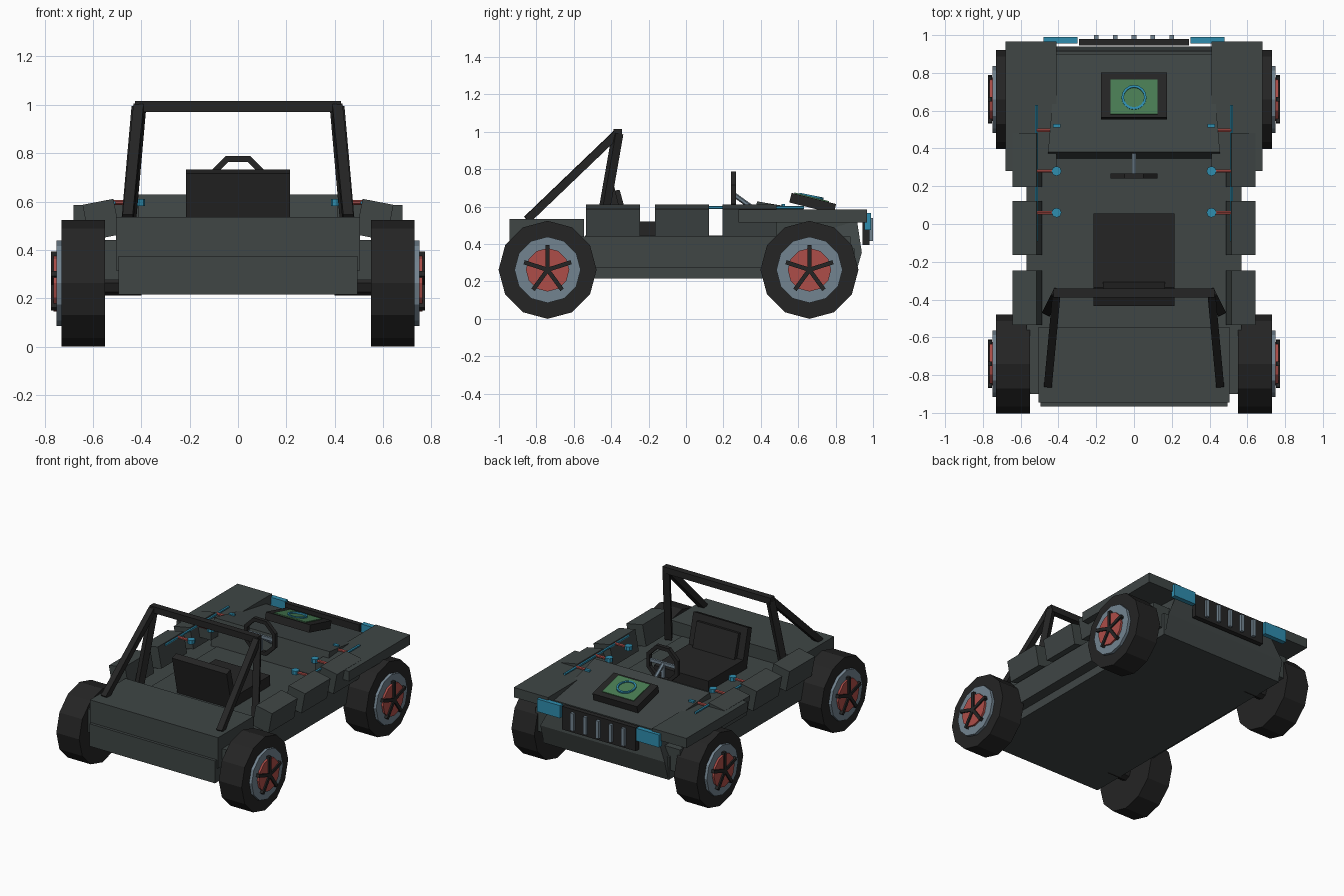
import bpy, bmesh, math
from mathutils import Vector, Matrix

if "Cube" in bpy.data.objects:
    bpy.data.objects.remove(bpy.data.objects["Cube"])


def mat(name, r, g, b):
    m = bpy.data.materials.new(name)
    m.diffuse_color = (r, g, b, 1)
    m.use_nodes = True
    m.node_tree.nodes["Principled BSDF"].inputs["Base Color"].default_value = m.diffuse_color
    return m


BODY = mat("slate body", .05, .061, .06)
BLACK = mat("rubber black", .018, .018, .018)
BLUE = mat("bright blue", .028, .27, .43)
RED = mat("brick red", .42, .075, .065)
GREEN = mat("green", .065, .20, .085)
STEEL = mat("blue grey", .17, .23, .28)


def finish(name, bm, m):
    bmesh.ops.recalc_face_normals(bm, faces=bm.faces)
    me = bpy.data.meshes.new(name)
    bm.to_mesh(me)
    bm.free()
    me.materials.append(m)
    o = bpy.data.objects.new(name, me)
    bpy.context.collection.objects.link(o)
    return o


def box(name, m, x0, x1, y0, y1, z0, z1, rot=0, axis='X'):
    """Box by its bounds, turned about its own centre."""
    bm = bmesh.new()
    c = Vector(((x0 + x1) / 2, (y0 + y1) / 2, (z0 + z1) / 2))
    M = (Matrix.Translation(c) @ Matrix.Rotation(rot, 4, axis)
         @ Matrix.Diagonal((x1 - x0, y1 - y0, z1 - z0, 1)))
    bmesh.ops.create_cube(bm, size=1, matrix=M)
    return finish(name, bm, m)


def slab(name, m, prof):
    """Side profile of (half width, y, z) points spanned across x."""
    bm = bmesh.new()
    a = [bm.verts.new((-w, y, z)) for w, y, z in prof]
    b = [bm.verts.new((w, y, z)) for w, y, z in prof]
    bm.faces.new(a)
    bm.faces.new(b)
    n = len(a)
    for i in range(n):
        j = (i + 1) % n
        bm.faces.new((a[i], a[j], b[j], b[i]))
    return finish(name, bm, m)


def rod(name, m, p, q, r, sides=6, turn=0):
    """Straight prism from p to q."""
    p, q = Vector(p), Vector(q)
    d = q - p
    bm = bmesh.new()
    M = (Matrix.Translation((p + q) / 2) @ d.to_track_quat('Z', 'Y').to_matrix().to_4x4()
         @ Matrix.Rotation(turn, 4, 'Z'))
    bmesh.ops.create_cone(bm, cap_ends=True, segments=sides, radius1=r, radius2=r,
                          depth=d.length, matrix=M)
    return finish(name, bm, m)


def ring(name, m, loc, R, r, seg, sides, tilt, turn=0):
    bm = bmesh.new()
    M = (Matrix.Translation(loc) @ Matrix.Rotation(tilt, 4, 'X')
         @ Matrix.Rotation(turn, 4, 'Z'))
    g = []
    for i in range(seg):
        a = 2 * math.pi * i / seg
        g.append([])
        for k in range(sides):
            t = 2 * math.pi * (k + .5) / sides
            d = R + r * math.cos(t)
            g[-1].append(bm.verts.new(M @ Vector((d * math.cos(a), d * math.sin(a), r * math.sin(t)))))
    for i in range(seg):
        for k in range(sides):
            i2, k2 = (i + 1) % seg, (k + 1) % sides
            bm.faces.new((g[i][k], g[i2][k], g[i2][k2], g[i][k2]))
    return finish(name, bm, m)


# Main body: lower hull, sills, floor, rear deck, nose and hood
box("lower_hull", BODY, -.495, .495, -.965, .90, .215, .375)
box("sill_tub", BODY, -.57, .57, -.90, .88, .275, .44)
box("cabin_floor", BODY, -.41, .41, -.54, .40, .40, .446)
box("rear_deck", BODY, -.505, .505, -.945, -.545, .315, .535)
slab("nose", BODY, [(.49, .40, .23), (.49, .90, .215), (.49, .94, .355),
                    (.41, .915, .52), (.41, .40, .52)])
slab("hood", BODY, [(.455, .38, .628), (.41, .90, .54), (.41, .88, .40), (.455, .345, .44)])

# Grille with bars
box("grille", BLACK, -.29, .29, .945, .98, .395, .56)
for i in range(5):
    x = (i - 2) * .1
    box("grille_bar", STEEL, x - .012, x + .012, .97, 1.0, .415, .54)

for s in (-1, 1):
    def sb(name, m, x0, x1, *rest, **kw):
        return box(name, m, *sorted((s * x0, s * x1)), *rest, **kw)

    # Fender and headlight
    sb("front_fender", BODY, .41, .68, .28, .967, .515, .585)
    sb("headlight", BLUE, .30, .48, .955, .99, .475, .565)

    # Three outward-tilted side panels
    for y0 in (-.535, -.165, .195):
        sb("side_panel", BODY, .5, .63, y0, y0 + .288, .45, .60, rot=s * .19, axis='Y')

    # Blue pipe with red links and blue knobs
    rod("side_pipe", BLUE, (s * .515, -.09, .595), (s * .515, .63, .595), .009)
    for y in (.06, .28, .497):
        rod("link_rod", RED, (s * .41, y, .596), (s * .515, y, .596), .010)
    for y in (.06, .28):
        rod("knob", BLUE, (s * .41, y, .582), (s * .41, y, .610), .026, 8)
    sb("link_end", BLUE, .39, .43, .51, .53, .595, .615)

    # Roll cage legs and braces
    rod("cage_leg", BLACK, (s * .41, -.365, .99), (s * .458, -.46, .45), .032, 4, math.pi / 4)
    rod("cage_brace", BLACK, (s * .41, -.37, .99), (s * .455, -.85, .53), .030, 4, math.pi / 4)

    # Wheels: tyre, rim, hub disc and five spokes
    for y in (-.74, .66):
        z = .262

        def disc(name, m, x0, x1, r, n):
            rod(name, m, (s * x0, y, z), (s * x1, y, z), r, n)

        disc("tyre", BLACK, .55, .73, .262, 12)
        disc("wheel_rim", STEEL, .72, .75, .177, 12)
        disc("hub_disc", RED, .74, .764, .116, 12)
        disc("axle", BLACK, .40, .56, .05, 8)
        for k in range(5):
            a = math.pi / 2 + k * 2 * math.pi / 5
            rod("wheel_spoke", BLACK, (s * .762, y, z),
                (s * .762, y + .132 * math.cos(a), z + .132 * math.sin(a)), .016, 4, math.pi / 4)

# Cage top bar
box("cage_top_bar", BLACK, -.425, .425, -.388, -.342, .97, 1.015)

# Seat
box("seat_cushion", BLACK, -.215, .215, -.36, .055, .43, .52)
slab("seat_back", BLACK, [(.215, -.375, .44), (.215, -.435, .715), (.215, -.39, .732), (.215, -.32, .45)])
slab("seat_pad", BLACK, [(.165, -.345, .50), (.165, -.385, .685), (.165, -.355, .69), (.165, -.305, .51)])

# Steering wheel, spokes and column
wheel_c = (0, .255, .665)
ring("steering_wheel", BLACK, wheel_c, .12, .019, 8, 4, math.pi / 2, math.pi / 8)
box("steering_crossbar", STEEL, -.11, .11, .247, .263, .655, .677)
box("steering_spoke", STEEL, -.011, .011, .247, .263, .555, .665)
rod("steering_column", STEEL, (0, .255, .665), (0, .38, .575), .013)

# Tilted hood unit with green plate and blue ring
box("hood_unit", BLACK, -.175, .175, .555, .80, .592, .644, rot=-.245)
box("green_plate", GREEN, -.125, .125, .577, .767, .640, .652, rot=-.245)
ring("blue_ring", BLUE, (0, .67, .655), .06, .009, 16, 4, -.2)
